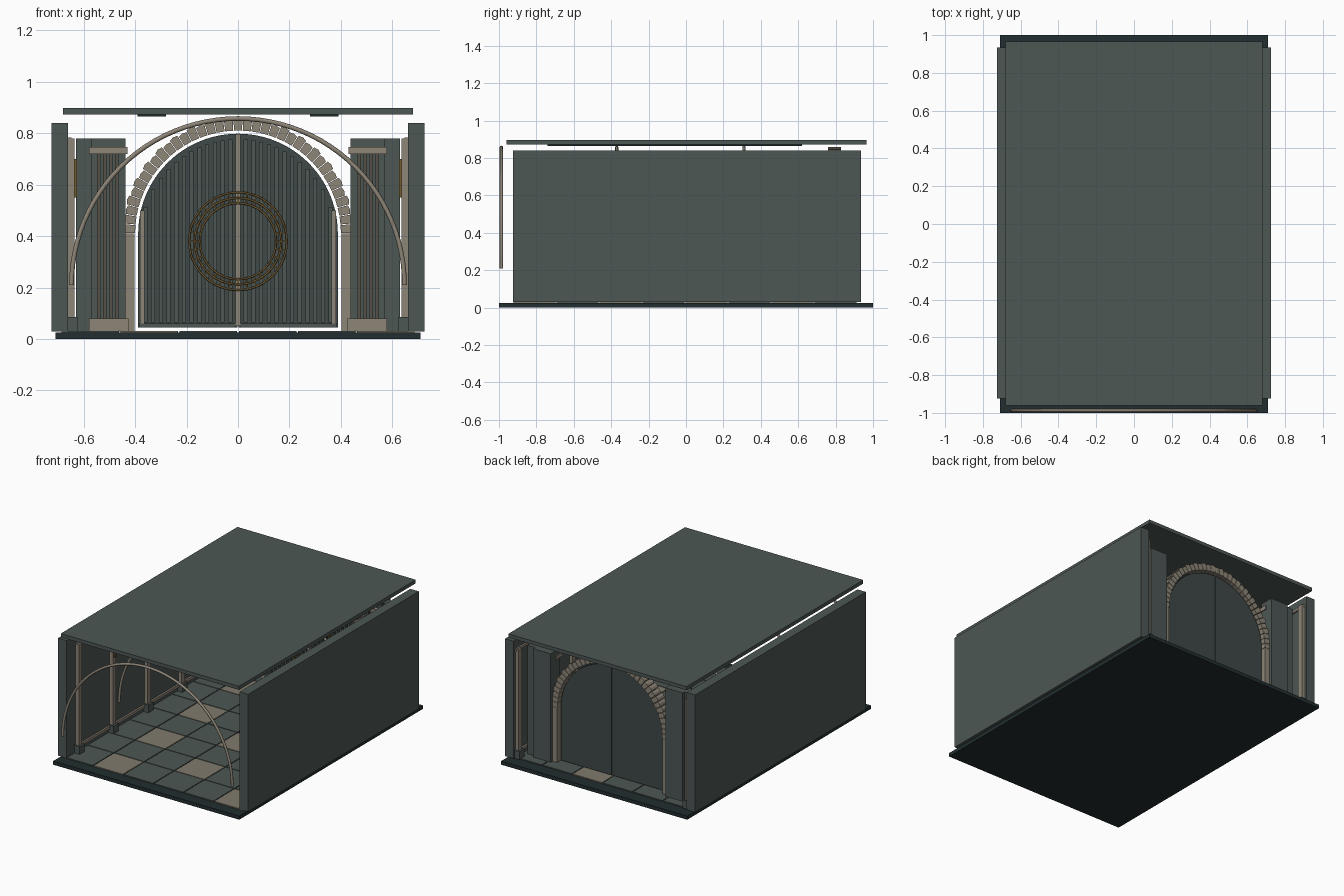
import bpy, bmesh, math
from math import sin, cos, pi, sqrt

if "Cube" in bpy.data.objects:
    bpy.data.objects.remove(bpy.data.objects["Cube"])


def material(name, rgb):
    m = bpy.data.materials.new(name)
    m.use_nodes = True
    m.diffuse_color = (*rgb, 1)
    m.node_tree.nodes["Principled BSDF"].inputs["Base Color"].default_value = (*rgb, 1)
    return m


STONE = material("grey green stone", (.075, .095, .09))
DARK = material("dark slate", (.016, .027, .029))
TAN = material("pale sandstone", (.27, .235, .185))
TILE = material("sandstone tile", (.22, .195, .15))
DOOR = material("door slate", (.05, .066, .066))
BROWN = material("brown flute", (.09, .08, .065))
GOLD = material("old gold", (.16, .1, .03))


def finish(name, bm, mat):
    bmesh.ops.recalc_face_normals(bm, faces=bm.faces[:])
    mesh = bpy.data.meshes.new(name)
    bm.to_mesh(mesh)
    bm.free()
    mesh.materials.append(mat)
    ob = bpy.data.objects.new(name, mesh)
    bpy.context.collection.objects.link(ob)
    return ob


def add_box(bm, x, y, z):
    """Add a box given as (min, max) ranges."""
    verts = bmesh.ops.create_cube(bm, size=1)["verts"]
    for v in verts:
        for k, (a, b) in enumerate((x, y, z)):
            v.co[k] = (a + b) / 2 + v.co[k] * (b - a)


def boxes(name, mat, *ranges, mirror=False):
    bm = bmesh.new()
    for x, y, z in ranges:
        add_box(bm, x, y, z)
        if mirror:
            add_box(bm, (-x[1], -x[0]), y, z)
    return finish(name, bm, mat)


def prism(bm, outline, y0, y1):
    """Extrude an (x, z) outline along y."""
    face = bm.faces.new([bm.verts.new((x, y0, z)) for x, z in outline])
    ext = bmesh.ops.extrude_face_region(bm, geom=[face])["geom"]
    for v in ext:
        if isinstance(v, bmesh.types.BMVert):
            v.co.y = y1


def tube(name, mat, points, radius, cyclic=False):
    curve = bpy.data.curves.new(name, "CURVE")
    curve.dimensions = "3D"
    curve.bevel_depth = radius
    curve.bevel_resolution = 2
    curve.use_fill_caps = True
    sp = curve.splines.new("POLY")
    sp.points.add(len(points) - 1)
    for p, co in zip(sp.points, points):
        p.co = (*co, 1)
    sp.use_cyclic_u = cyclic
    curve.materials.append(mat)
    ob = bpy.data.objects.new(name, curve)
    bpy.context.collection.objects.link(ob)
    return ob


def arc(radius, y, zc, a0=0, a1=pi, n=48):
    return [(radius * cos(a0 + (a1 - a0) * i / n), y, zc + radius * sin(a0 + (a1 - a0) * i / n))
            for i in range(n + 1)]


# Hall shell
boxes("floor_slab", DARK, ((-.71, .71), (-1, 1), (0, .025)))
boxes("side_walls", STONE, ((.66, .725), (-.925, .935), (.03, .84)), mirror=True)
boxes("roof", STONE, ((-.68, .68), (-.96, .965), (.872, .897)))
boxes("roof_strips", DARK, ((.28, .39), (-.74, .62), (.864, .872)), mirror=True)

# Paving tiles
size = .23
plain, pale = [], []
for i in range(6):
    for j in range(8):
        x, y = -3 * size + i * size, -.925 + j * size
        tile = ((x + .003, x + size - .003), (y + .003, y + size - .003), (.025, .032))
        (pale if (i + 2 * j) % 4 == 1 else plain).append(tile)
boxes("plain_tiles", STONE, *plain)
boxes("pale_tiles", TILE, *pale)

# Wall columns with dark feet, and rails between them
columns = (-.81, -.44, -.06, .31, .68, .9)
boxes("wall_columns", TAN, *[((.635, .66), (y - .018, y + .018), (.03, .78)) for y in columns], mirror=True)
boxes("column_feet", STONE, *[((.622, .662), (y - .028, y + .028), (.03, .085)) for y in columns], mirror=True)
boxes("wall_rails", TAN, ((.648, .662), (-.83, .92), (.06, .08)),
      ((.648, .662), (-.83, .92), (.765, .783)), mirror=True)
boxes("wall_sconces", GOLD, *[((.625, .635), (y - .006, y + .006), (.55, .7)) for y in columns[1:4]], mirror=True)

# Vault ribs
for y in (-.987, -.37, .31):
    tube("vault_rib", TAN, arc(.647, y, .21), .009)

# Portal piers
boxes("inner_piers", STONE, ((.437, .57), (.75, .85), (.03, .78)), mirror=True)
boxes("outer_piers", STONE, ((.57, .63), (.77, .83), (.03, .78)), mirror=True)
boxes("pier_bases", TAN, ((.425, .58), (.72, .8), (.032, .08)), mirror=True)
boxes("pier_caps", TAN, ((.43, .58), (.725, .8), (.72, .747)), mirror=True)
boxes("pier_flutes", BROWN, *[((x, x + .014), (.738, .755), (.08, .72)) for x in (.465, .488, .511, .534)], mirror=True)
boxes("door_jambs", TAN, ((.402, .437), (.765, .83), (.03, .41)), mirror=True)

# Arch stones, each slightly wedge shaped and alternating in depth
spring = .41
bm = bmesh.new()
count = 37
for i in range(count):
    a0, a1 = pi * (i + .04) / count, pi * (i + .96) / count
    mid = (a0 + a1) / 2
    outer = .447 if i % 2 else .441
    outline = [(r * cos(a), spring + r * sin(a)) for r, a in
               ((.4, a0), (outer, a0), (outer + .004, mid), (outer, a1), (.4, a1))]
    prism(bm, outline, .76, .83)
finish("arch_stones", bm, TAN)
boxes("spring_bosses", GOLD, ((.44, .456), (.755, .775), (.41, .435)), mirror=True)

# Arched double door
R, bottom = .388, .045
for side, label in ((1, "left"), (-1, "right")):
    bm = bmesh.new()
    pts = [(.002, bottom), (R, bottom)] + [(max(x, .002), z) for x, _, z in arc(R, 0, spring, 0, pi / 2, 24)]
    prism(bm, [(side * x, z) for x, z in pts], .79, .81)
    finish(label + "_door_leaf", bm, DOOR)

ribs = []
for k in range(12):
    x = .022 + k * .03
    ribs.append(((x, x + .016), (.774, .792), (.065, spring + sqrt(R * R - (x + .016) ** 2) - .02)))
boxes("door_slats", STONE, *ribs, mirror=True)
boxes("door_foot_rail", STONE, ((.01, .385), (.77, .792), (.045, .06)), mirror=True)
boxes("door_edge_strips", TAN, ((.364, .38), (.768, .79), (.06, .5)), mirror=True)
boxes("door_meeting_bar", TAN, ((-.009, .009), (.765, .792), (.05, .797)))

# Ring ornament on the door
centre = .38
for r in (.148, .168, .19):
    tube("ornament_ring", GOLD, arc(r, .764, centre, 0, 2 * pi * 47 / 48, 47), .004, True)
bm = bmesh.new()
for i in range(32):
    a = 2 * pi * i / 32
    outline = [(r * cos(a + d), centre + r * sin(a + d)) for r, d in
               ((.15, -.02), (.188, -.015), (.188, .015), (.15, .02))]
    prism(bm, outline, .762, .77)
finish("ornament_spokes", bm, GOLD)
